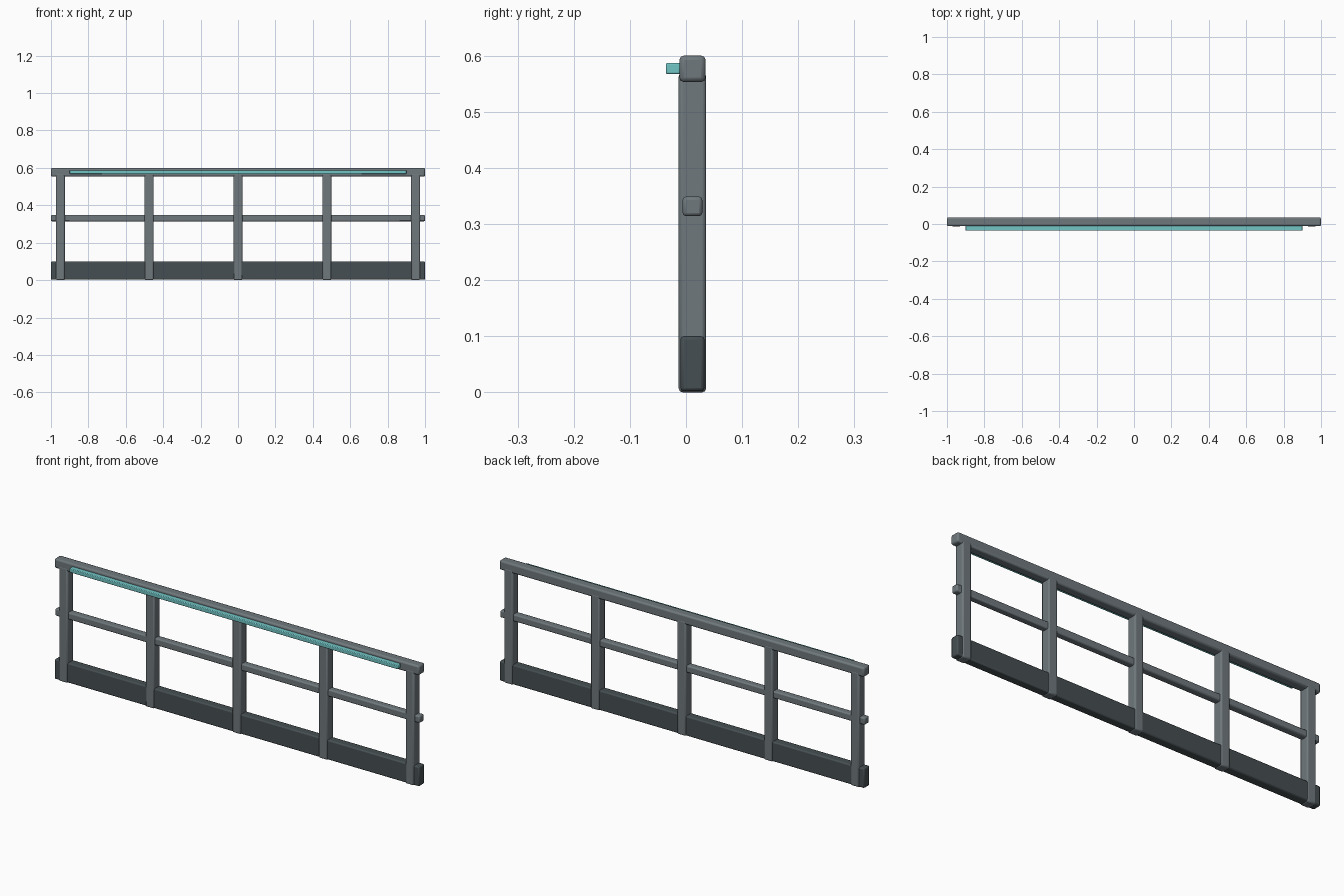
import bpy

if "Cube" in bpy.data.objects:
    bpy.data.objects.remove(bpy.data.objects["Cube"])


def material(name, rgb):
    m = bpy.data.materials.new(name)
    m.diffuse_color = (*rgb, 1)
    m.use_nodes = True
    m.node_tree.nodes["Principled BSDF"].inputs["Base Color"].default_value = m.diffuse_color
    return m


STEEL = material("grey steel", (0.16, 0.19, 0.205))
DARK = material("dark steel", (0.062, 0.078, 0.085))
TEAL = material("teal light", (0.17, 0.56, 0.56))


def box(name, lo, hi, mat, bevel, segments=2):
    """Bevelled box between two corners."""
    bpy.ops.mesh.primitive_cube_add(size=1, location=[(a + b) / 2 for a, b in zip(lo, hi)])
    ob = bpy.context.object
    ob.name = name
    ob.scale = [b - a for a, b in zip(lo, hi)]
    bpy.ops.object.transform_apply(location=False, rotation=False, scale=True)
    ob.data.materials.append(mat)
    mod = ob.modifiers.new("Bevel", 'BEVEL')
    mod.width = bevel
    mod.segments = segments
    bpy.ops.object.shade_smooth_by_angle(angle=0.52)
    return ob


# Horizontal members
box("top_rail", (-1, -0.012, 0.553), (1, 0.035, 0.60), STEEL, 0.008)
box("middle_rail", (-1, -0.006, 0.314), (1, 0.029, 0.349), STEEL, 0.006)
box("toe_board", (-1, -0.010, 0.002), (1, 0.033, 0.10), DARK, 0.006)

# Evenly spaced posts
for i in range(5):
    x = -0.95 + i * 0.475
    box(f"post_{i + 1}", (x - 0.024, -0.013, 0), (x + 0.024, 0.036, 0.57), STEEL, 0.007)

# Light strip along the front of the top rail
box("light_strip", (-0.9, -0.036, 0.567), (0.9, -0.010, 0.587), TEAL, 0.003)
